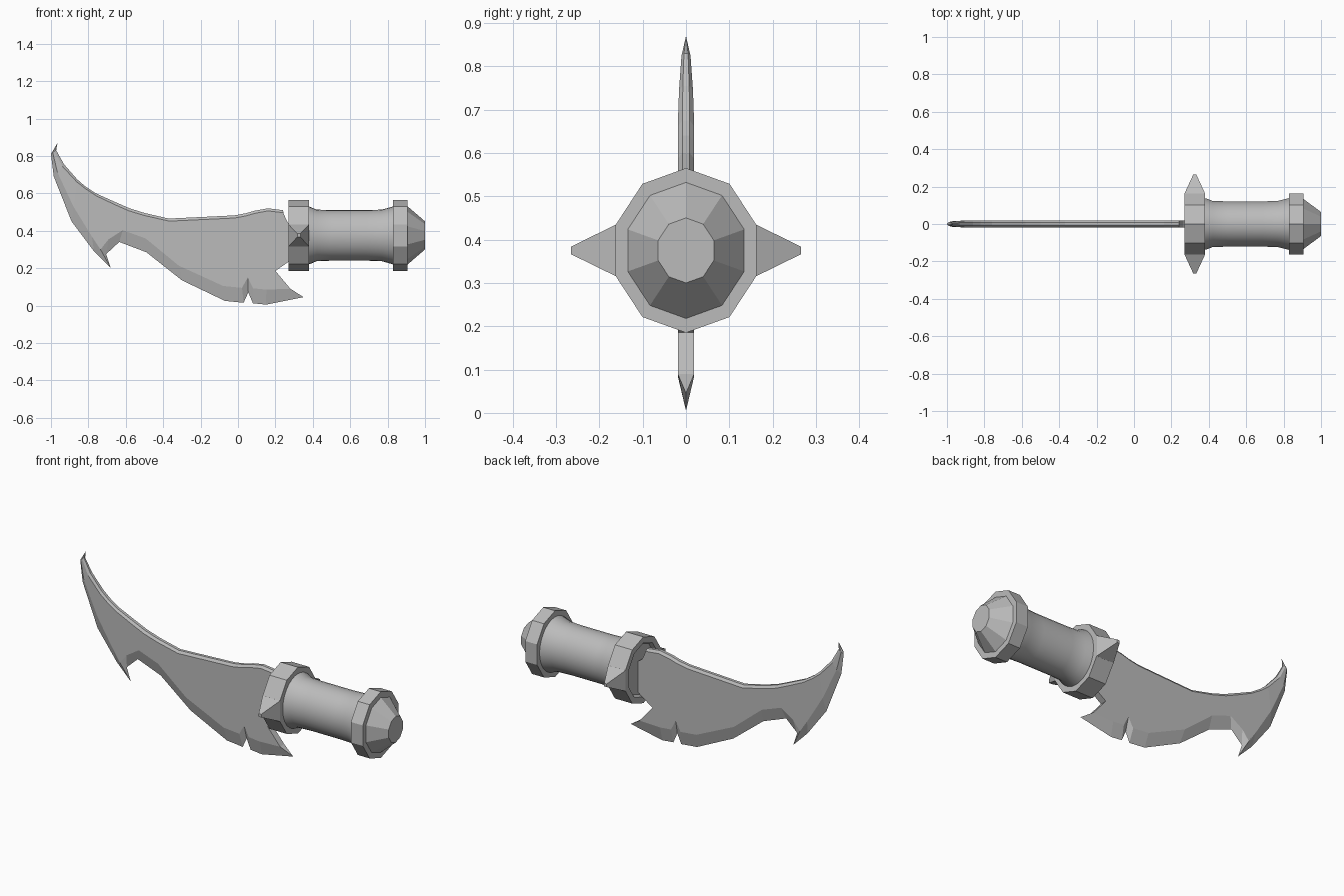
import bpy, bmesh, math
from mathutils import Vector

cube = bpy.data.objects.get("Cube")
if cube:
    bpy.data.objects.remove(cube, do_unlink=True)

AXIS_Z = 0.375   # height of the handle axis
FLATTEN = 0.9    # handle is slightly narrower in y

steel = bpy.data.materials.new("plain grey")
steel.use_nodes = True
GREY = (0.5, 0.5, 0.5, 1)
steel.diffuse_color = GREY
steel.node_tree.nodes["Principled BSDF"].inputs["Base Color"].default_value = GREY


def finish(name, bm, smooth=False):
    bmesh.ops.recalc_face_normals(bm, faces=bm.faces)
    mesh = bpy.data.meshes.new(name)
    bm.to_mesh(mesh)
    bm.free()
    mesh.materials.append(steel)
    obj = bpy.data.objects.new(name, mesh)
    bpy.context.collection.objects.link(obj)
    if smooth:
        bpy.ops.object.select_all(action='DESELECT')
        obj.select_set(True)
        bpy.context.view_layer.objects.active = obj
        bpy.ops.object.shade_smooth_by_angle(angle=math.radians(40))
    return obj


def lathe(name, profile, sides, smooth=False):
    """Turn (x, radius) points around the handle axis and cap both ends."""
    bm = bmesh.new()
    rings = []
    for x, r in profile:
        angles = [2 * math.pi * i / sides for i in range(sides)]
        rings.append([bm.verts.new((x, FLATTEN * r * math.sin(a), AXIS_Z + r * math.cos(a)))
                      for a in angles])
    for a, b in zip(rings, rings[1:]):
        for i in range(sides):
            j = (i + 1) % sides
            bm.faces.new((a[i], a[j], b[j], b[i]))
    bm.faces.new(rings[0])
    bm.faces.new(rings[-1])
    return finish(name, bm, smooth)


# Handle: smooth grip, faceted guard and pommel
lathe("grip", [(0.36, 0.155), (0.385, 0.153), (0.42, 0.138), (0.5, 0.135),
               (0.69, 0.135), (0.77, 0.138), (0.83, 0.155), (0.85, 0.155)], 30, True)
lathe("guard", [(0.29, 0.145), (0.27, 0.155), (0.27, 0.19), (0.38, 0.19), (0.38, 0.15)], 10)
lathe("pommel", [(0.83, 0.15), (0.83, 0.19), (0.905, 0.19), (0.905, 0.157), (1.0, 0.075)], 10)

# Guard spikes, one on each side
for side, label in ((1, "back"), (-1, "front")):
    bm = bmesh.new()
    loops = []
    for y, hx, hz in ((0.15, 0.055, 0.059), (0.163, 0.055, 0.059), (0.265, 0.008, 0.009)):
        loops.append([bm.verts.new((0.325 + sx * hx, side * y, AXIS_Z + sz * hz))
                      for sx, sz in ((-1, -1), (1, -1), (1, 1), (-1, 1))])
    for a, b in zip(loops, loops[1:]):
        for i in range(4):
            j = (i + 1) % 4
            bm.faces.new((a[i], a[j], b[j], b[i]))
    bm.faces.new(loops[0])
    bm.faces.new(loops[-1])
    finish(label + "_guard_spike", bm)

# Blade stations: spine x, z, cutting edge x, z, from guard to tip
STATIONS = [
    (0.24, 0.51, 0.35, 0.045), (0.16, 0.52, 0.15, 0.005), (0.09, 0.507, 0.08, 0.012),
    (0.04, 0.493, 0.055, 0.07), (-0.02, 0.482, 0.03, 0.015), (-0.12, 0.477, -0.07, 0.025),
    (-0.37, 0.465, -0.30, 0.135), (-0.50, 0.495, -0.49, 0.285), (-0.58, 0.52, -0.635, 0.34),
    (-0.66, 0.555, -0.705, 0.275), (-0.76, 0.60, -0.68, 0.20), (-0.82, 0.64, -0.77, 0.29),
    (-0.86, 0.675, -0.89, 0.45), (-0.93, 0.755, -0.985, 0.69), (-0.972, 0.83, -1.0, 0.81),
]
# Middle and shoulder points where the barbs bend away from a straight section
BENDS = {0: ((0.2, 0.185), (0.28, 0.09)), 10: ((-0.75, 0.42), (-0.735, 0.30))}
TAPER = {13: 0.85, 14: 0.55}
HALF = 0.019

bm = bmesh.new()
sections = []
for k, (sx, sz, ex, ez) in enumerate(STATIONS):
    spine, edge = Vector((sx, sz)), Vector((ex, ez))
    length = (edge - spine).length
    chamfer = spine.lerp(edge, min(0.014 / length, 0.3))
    shoulder = edge.lerp(spine, min(0.08 / length, 0.35))
    middle = spine.lerp(edge, 0.5)
    if k in BENDS:
        middle, shoulder = BENDS[k]
    h = HALF * TAPER.get(k, 1)
    half = [(spine, h * 0.45), (chamfer, h), (middle, h), (shoulder, h)]
    ring = [bm.verts.new((p[0], -t, p[1])) for p, t in half]
    ring.append(bm.verts.new((ex, 0, ez)))
    ring += [bm.verts.new((p[0], t, p[1])) for p, t in reversed(half)]
    sections.append(ring)
count = len(sections[0])
for a, b in zip(sections, sections[1:]):
    for i in range(count):
        j = (i + 1) % count
        bm.faces.new((a[i], a[j], b[j], b[i]))
# Back wall of the blade and the pointed tip
first, last = sections[0], sections[-1]
for i in range(3):
    bm.faces.new((first[i], first[i + 1], first[-2 - i], first[-1 - i]))
bm.faces.new(first[3:6])
tip = bm.verts.new((-0.965, 0, 0.87))
for i in range(count):
    bm.faces.new((last[i], last[(i + 1) % count], tip))
finish("blade", bm)

# Neck joining the blade to the guard
bm = bmesh.new()
outline = [(0.241, 0.497), (0.2, 0.185), (0.3, 0.255), (0.3, 0.42), (0.265, 0.445)]
sides = [[bm.verts.new((x, y, z)) for x, z in outline] for y in (-HALF, HALF)]
for face in sides:
    bm.faces.new(face)
for i in range(len(outline)):
    j = (i + 1) % len(outline)
    bm.faces.new((sides[0][i], sides[0][j], sides[1][j], sides[1][i]))
finish("blade_neck", bm)
